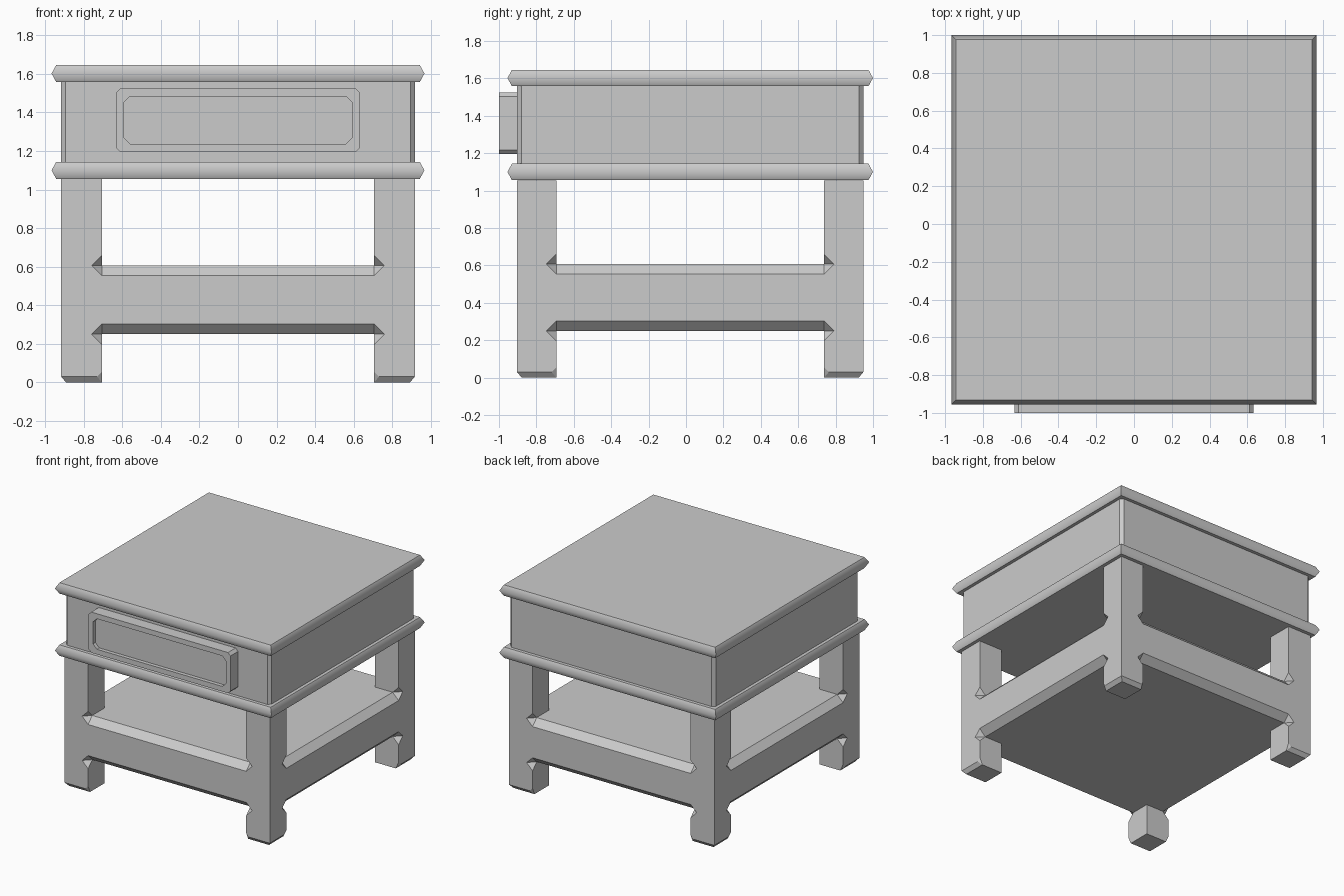
import bpy, bmesh
from math import radians

if "Cube" in bpy.data.objects:
    bpy.data.objects.remove(bpy.data.objects["Cube"])

CY = 0.0225              # the drawer sticks out, so the carcass sits a little back
X, Y = 0.917, 0.926      # half width and half depth of carcass
XI, YI = 0.706, 0.716    # inner faces of legs
Z0, Z1, CH = 0.25, 0.607, 0.053   # shelf bottom, top, chamfer
TOP = 1.055              # leg top


def finish(name, bm):
    bmesh.ops.recalc_face_normals(bm, faces=bm.faces)
    me = bpy.data.meshes.new(name)
    bm.to_mesh(me)
    bm.free()
    ob = bpy.data.objects.new(name, me)
    ob.location.y = CY
    bpy.context.collection.objects.link(ob)
    return ob


def hulls(name, groups):
    """One convex solid per group of points."""
    bm = bmesh.new()
    for pts in groups:
        part = bmesh.new()
        for p in pts:
            part.verts.new(p)
        bmesh.ops.convex_hull(part, input=part.verts)
        bmesh.ops.dissolve_limit(part, angle_limit=radians(1),
                                 verts=part.verts, edges=part.edges)
        tmp = bpy.data.meshes.new("tmp")
        part.to_mesh(tmp)
        part.free()
        bm.from_mesh(tmp)
        bpy.data.meshes.remove(tmp)
    return finish(name, bm)


def loft(name, rings):
    """Skin between rings of equal point count, capped at both ends."""
    bm = bmesh.new()
    vs = [[bm.verts.new(p) for p in r] for r in rings]
    n = len(vs[0])
    for a, b in zip(vs, vs[1:]):
        for i in range(n):
            j = (i + 1) % n
            bm.faces.new((a[i], a[j], b[j], b[i]))
    bm.faces.new(vs[0])
    bm.faces.new(vs[-1])
    return finish(name, bm)


def cut_rect(a, b, c):
    """Rectangle of half sizes a, b with corners cut by c."""
    return [(a - c, -b), (a, -b + c), (a, b - c), (a - c, b),
            (-a + c, b), (-a, b - c), (-a, -b + c), (-a + c, -b)]


def mirror(ob, y=False):
    m = ob.modifiers.new("Mirror", 'MIRROR')
    m.use_axis = (True, y, False)
    m.use_mirror_merge = False


# top board and lower moulding, pointed edge profile
for name, z in (("top_board", 1.602), ("lower_moulding", 1.1)):
    rings = []
    for d, h in ((0.024, -0.044), (0, 0), (0.024, 0.044)):
        a, b = 0.967 - d, 0.977 - d
        rings.append([(-a, -b, z + h), (a, -b, z + h), (a, b, z + h), (-a, b, z + h)])
    ob = loft(name, rings)
    bpy.ops.object.select_all(action='DESELECT')
    ob.select_set(True)
    bpy.context.view_layer.objects.active = ob
    bpy.ops.object.shade_smooth_by_angle(angle=radians(58))

# drawer case with chamfered uprights
loft("drawer_case", [[(x, y, z) for x, y in cut_rect(X, Y, 0.023)]
                     for z in (1.144, 1.558)])

# drawer front with recessed panel
ZD = 1.36
loft("drawer_front", [[(x, y, ZD + z) for x, z in cut_rect(a, b, c)]
                      for a, b, c, y in ((0.633, 0.164, 0.022, -Y),
                                         (0.633, 0.164, 0.022, -1.0225),
                                         (0.594, 0.123, 0.034, -1.0225),
                                         (0.594, 0.123, 0.034, -0.9925))])

# shelf: middle piece runs front to back, side pieces fill between the legs
edge = [(0, Z0 + CH), (CH, Z0), (CH, Z1), (0, Z1 - CH)]
hulls("shelf_middle", [[(sx * XI, sy * (Y - d), z) for sx in (-1, 1)
                        for sy in (-1, 1) for d, z in edge]])
side = hulls("shelf_side", [[(x, s * YI, z) for s in (-1, 1) for x, z in
                             [(X - d, z) for d, z in edge] + [(XI, Z0), (XI, Z1)]]])
mirror(side)

# leg with chamfered foot
c = 0.025
leg = hulls("leg", [[
    (XI, YI, 0), (X - c, YI, 0), (XI, Y - c, 0), (X - c, Y - c, 0),
    (X, Y, 0.03), (XI + c, Y, 0.03), (X, YI + c, 0.03),
    (XI, Y, 0.055), (X, YI, 0.055),
    (XI, YI, TOP), (X, YI, TOP), (XI, Y, TOP), (X, Y, TOP)]])

# notches in the leg where the shelf chamfers run out
s = CH / 0.05
wedge = [(a * s, b * s, h * s) for a, b, h in
         ((-.08, -.03, 0), (.03, .08, 0), (.03, -.03, .11), (.03, -.03, -.11))]
groups = []
for z in (Z0, Z1):
    groups.append([(XI - a, Y - b, z + h) for a, b, h in wedge])
    groups.append([(X - b, YI - a, z + h) for a, b, h in wedge])
cutter = hulls("notch_cutter", groups)
cutter.hide_render = True
cutter.display_type = 'WIRE'
m = leg.modifiers.new("Notches", 'BOOLEAN')
m.operation = 'DIFFERENCE'
m.solver = 'EXACT'
m.object = cutter
mirror(leg, True)
